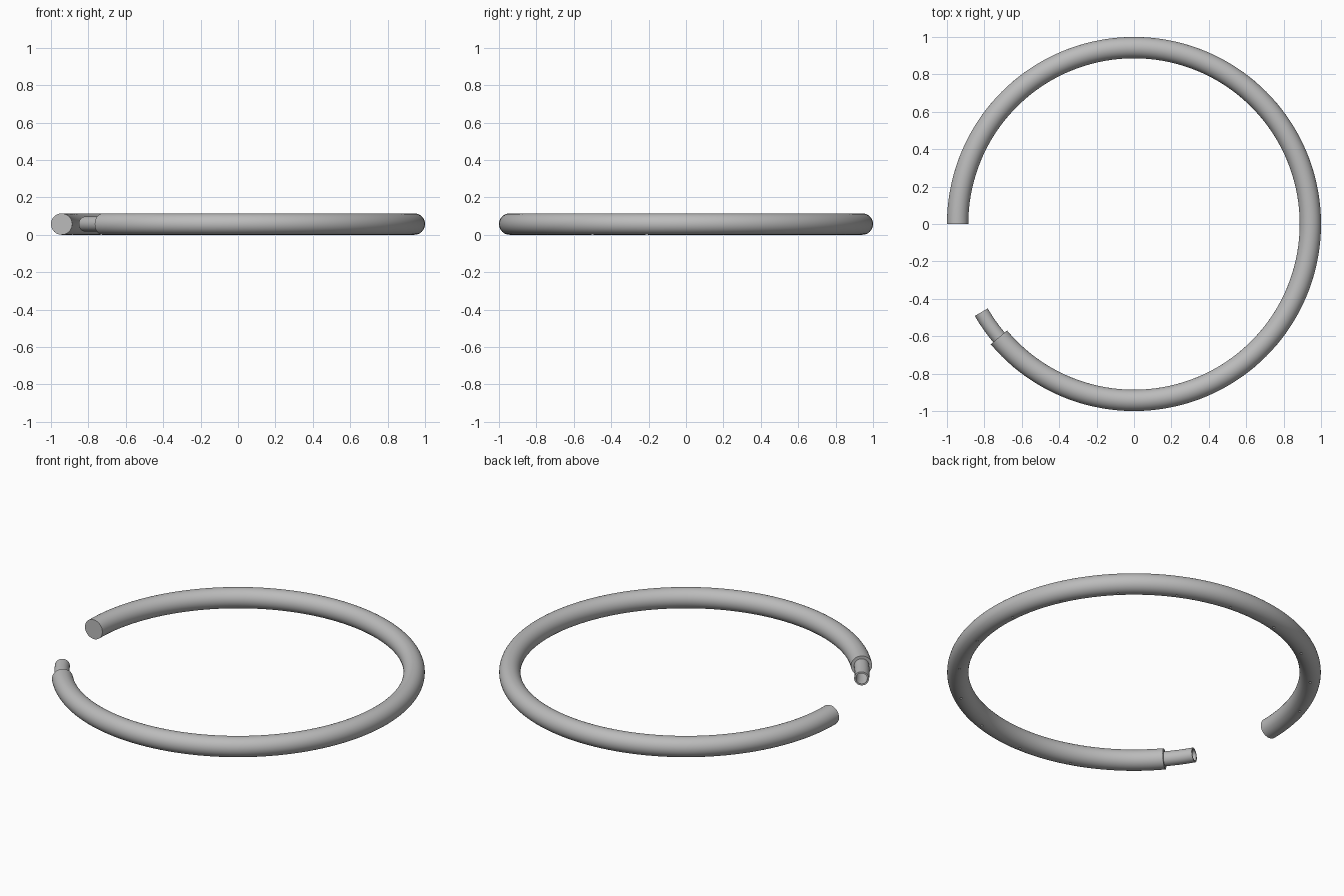
import bpy, bmesh, math
from mathutils import Matrix, Vector

cube = bpy.data.objects.get("Cube")
if cube:
    bpy.data.objects.remove(cube, do_unlink=True)

MAJOR, TUBE, BORE = 0.943, 0.057, 0.046
SPIGOT, SPIGOT_BORE = 0.04, 0.031
START, END, TIP = 180, -140, -150
SIDES = 48

grey = bpy.data.materials.new("pipe grey")
grey.use_nodes = True
colour = (0.5, 0.5, 0.5, 1)
grey.diffuse_color = colour
grey.node_tree.nodes["Principled BSDF"].inputs["Base Color"].default_value = colour


def make_object(name, bm):
    mesh = bpy.data.meshes.new(name)
    bmesh.ops.recalc_face_normals(bm, faces=bm.faces)
    bm.to_mesh(mesh)
    bm.free()
    obj = bpy.data.objects.new(name, mesh)
    bpy.context.collection.objects.link(obj)
    mesh.materials.append(grey)
    return obj


def shade(obj):
    bpy.ops.object.select_all(action='DESELECT')
    obj.select_set(True)
    bpy.context.view_layer.objects.active = obj
    bpy.ops.object.shade_smooth_by_angle(angle=math.radians(30))


def arc(start, end, radius):
    """Sections of constant radius along the ring, about every 2.5 degrees."""
    steps = max(2, round(abs(end - start) / 2.5))
    return [(start + (end - start) * i / steps, radius) for i in range(steps + 1)]


def sweep(name, sections, closed):
    """Skin round sections (angle, radius) placed along the ring."""
    bm = bmesh.new()
    rings = []
    for angle, radius in sections:
        a = math.radians(angle)
        out = Vector((math.cos(a), math.sin(a), 0))
        ring = []
        for k in range(SIDES):
            t = math.tau * k / SIDES
            p = out * (MAJOR + radius * math.cos(t))
            p.z = TUBE + radius * math.sin(t)
            ring.append(bm.verts.new(p))
        rings.append(ring)
    pairs = list(zip(rings, rings[1:]))
    if closed:
        pairs.append((rings[-1], rings[0]))
    else:
        bm.faces.new(rings[0])
        bm.faces.new(rings[-1])
    for r, s in pairs:
        for k in range(SIDES):
            n = (k + 1) % SIDES
            bm.faces.new((r[k], r[n], s[n], s[k]))
    return make_object(name, bm)


# Main hollow pipe: flat blind end, ring-shaped shoulder at the other end
pipe = sweep("ring_pipe",
             arc(START, END, TUBE) + [(END, SPIGOT_BORE), (END + 1, SPIGOT_BORE)]
             + arc(END + 1, START - 1, BORE), closed=False)

# Row of small outlet holes drilled up through the underside
bm = bmesh.new()
for i in range(15):
    a = math.radians(160 - 19.2 * i)
    spot = Matrix.Translation((MAJOR * math.cos(a), MAJOR * math.sin(a), 0.01))
    bmesh.ops.create_cone(bm, cap_ends=True, segments=12, radius1=0.007,
                          radius2=0.007, depth=0.06, matrix=spot)
drill = make_object("hole_cutter", bm)
drill.hide_render = True
cut = pipe.modifiers.new("outlet holes", 'BOOLEAN')
cut.operation = 'DIFFERENCE'
cut.solver = 'EXACT'
cut.object = drill
bpy.context.view_layer.objects.active = pipe
bpy.ops.object.modifier_apply(modifier=cut.name)
bpy.data.objects.remove(drill, do_unlink=True)
shade(pipe)

# Narrow open spigot continuing the ring
spigot = sweep("spigot", arc(END, TIP, SPIGOT) + arc(TIP, END, SPIGOT_BORE), closed=True)
shade(spigot)
